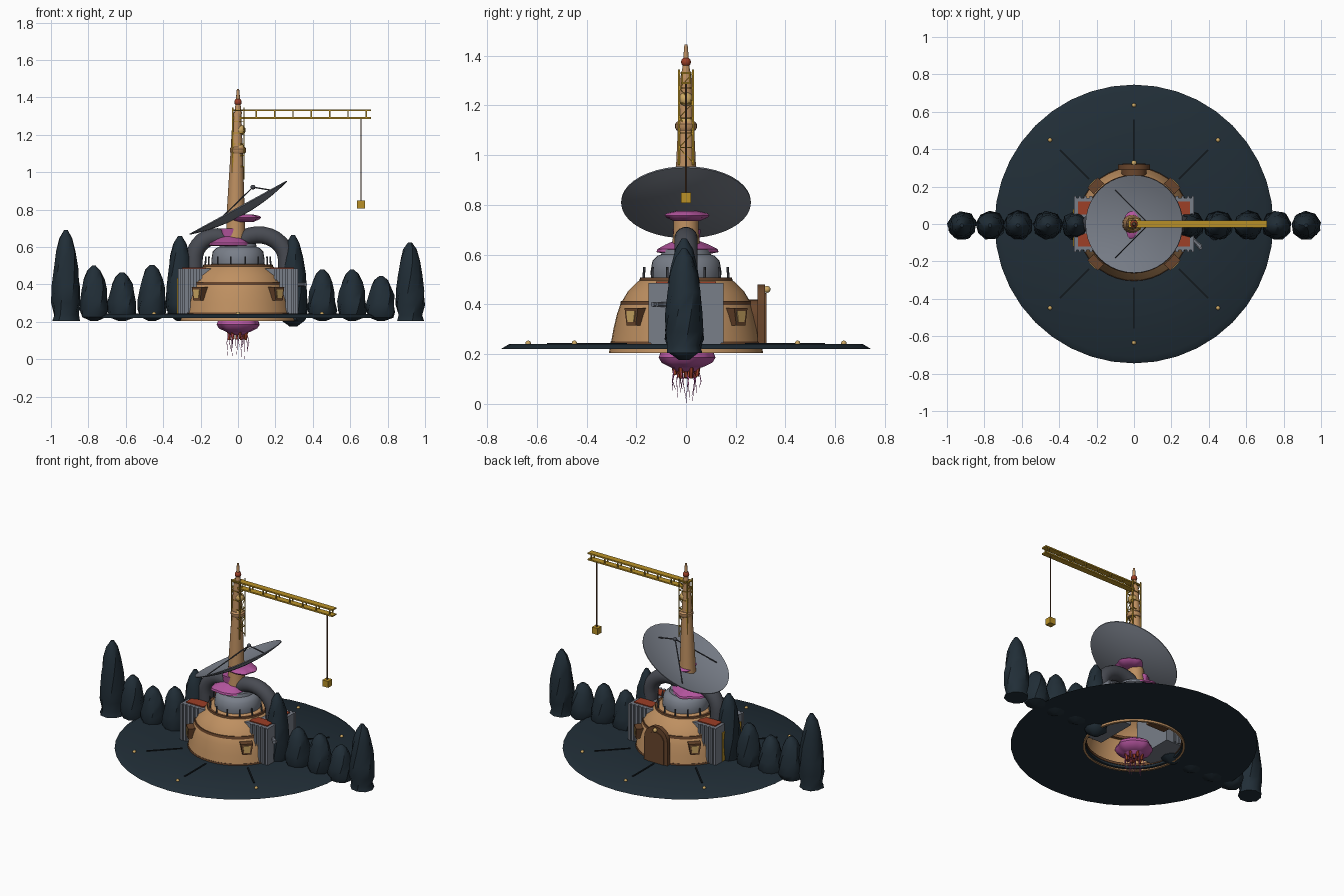
import bpy, bmesh, math, random
from mathutils import Vector, Matrix

if "Cube" in bpy.data.objects:
    bpy.data.objects.remove(bpy.data.objects["Cube"])

random.seed(4)


def material(name, r, g, b):
    m = bpy.data.materials.new(name)
    m.diffuse_color = (r, g, b, 1)
    m.use_nodes = True
    m.node_tree.nodes["Principled BSDF"].inputs["Base Color"].default_value = m.diffuse_color
    return m


TAN = material("tan", .52, .28, .12)
TEAL = material("dark_teal", .015, .027, .038)
GREY = material("grey", .19, .21, .25)
SLATE = material("slate", .065, .07, .085)
YELLOW = material("yellow", .48, .28, .02)
PINK = material("pink", .45, .09, .34)
BROWN = material("brown", .14, .06, .025)
RED = material("rust_red", .34, .05, .02)
LAMP = material("lamp_cream", .62, .4, .13)
BLACK = material("near_black", .006, .009, .012)


def finish(name, bm, mat, loc=(0, 0, 0), rot=(0, 0, 0), angle=35):
    bmesh.ops.recalc_face_normals(bm, faces=bm.faces)
    me = bpy.data.meshes.new(name)
    bm.to_mesh(me)
    bm.free()
    me.materials.append(mat)
    ob = bpy.data.objects.new(name, me)
    ob.location, ob.rotation_euler = loc, rot
    bpy.context.collection.objects.link(ob)
    bpy.ops.object.select_all(action='DESELECT')
    ob.select_set(True)
    bpy.context.view_layer.objects.active = ob
    bpy.ops.object.shade_smooth_by_angle(angle=math.radians(angle))
    return ob


def loft(bm, rings, caps=True, loop=False):
    rows = [[bm.verts.new(p) for p in ring] for ring in rings]
    n = len(rows[0])
    for a, b in zip(rows, rows[1:] + (rows[:1] if loop else [])):
        for i in range(n):
            bm.faces.new((a[i], a[(i + 1) % n], b[(i + 1) % n], b[i]))
    if caps and not loop:
        bm.faces.new(rows[0])
        bm.faces.new(rows[-1])


def lathe(name, profile, mat, segs=32, loc=(0, 0, 0), caps=True, loop=False, wave=0, **kw):
    """Turn (radius, height) pairs around z; wave ruffles the rim."""
    bm = bmesh.new()
    rings = []
    for r, z in profile:
        ring = []
        for i in range(segs):
            a = math.tau * i / segs
            k = r * (1 + wave * math.sin(5 * a) + wave * .6 * math.sin(8 * a + 1))
            ring.append((k * math.cos(a), k * math.sin(a), z))
        rings.append(ring)
    loft(bm, rings, caps, loop)
    return finish(name, bm, mat, loc, **kw)


def tubes(name, paths, mat, segs=8):
    """Each path is a list of (point, radius)."""
    bm = bmesh.new()
    for path in paths:
        pts = [Vector(p) for p, r in path]
        rings = []
        for i, (p, r) in enumerate(path):
            d = (pts[min(i + 1, len(pts) - 1)] - pts[max(i - 1, 0)]).normalized()
            u = d.cross(Vector((0, 1, 0)) if abs(d.y) < .9 else Vector((1, 0, 0))).normalized()
            v = d.cross(u)
            rings.append([pts[i] + r * (math.cos(t) * u + math.sin(t) * v)
                          for t in [math.tau * (k + .5) / segs for k in range(segs)]])
        loft(bm, rings)
    return finish(name, bm, mat)


def rod(p, q, r):
    return [(p, r), (q, r)]


def boxes(name, items, mat, loc=(0, 0, 0), rot=(0, 0, 0)):
    """Each item is (centre, size)."""
    bm = bmesh.new()
    for c, s in items:
        bmesh.ops.create_cube(bm, size=1, matrix=Matrix.Translation(c) @ Matrix.Diagonal((*s, 1)))
    return finish(name, bm, mat, loc, rot)


def balls(name, items, mat):
    bm = bmesh.new()
    for c, r in items:
        bmesh.ops.create_uvsphere(bm, u_segments=12, v_segments=8, radius=r, matrix=Matrix.Translation(c))
    return finish(name, bm, mat)


def prism(name, outline, y0, y1, mat, loc=(0, 0, 0), rot=(0, 0, 0)):
    """Extrude an (x, z) outline along y."""
    bm = bmesh.new()
    loft(bm, [[(x, y, z) for x, z in outline] for y in (y0, y1)])
    return finish(name, bm, mat, loc, rot)


def polar(r, a, z):
    return (r * math.cos(a), r * math.sin(a), z)


# ground disc with radial grooves and marker lamps
lathe("ground_disc", [(.29, .22), (.745, .22), (.71, .241), (.29, .241)], TEAL, 40, loop=True)
octants = [math.tau * k / 8 for k in range(8)]
tubes("disc_grooves", [rod(polar(.34, a, .24), polar(.56, a, .24), .007) for a in octants], BLACK, 4)
balls("marker_lamps", [(polar(.635, a, .243), .011) for a in octants], LAMP)

# dome and its bands
lathe("dome", [(.295, .205), (.31, .205), (.303, .24), (.292, .3), (.278, .36), (.262, .405), (.235, .45),
               (.195, .49), (.175, .505), (.12, .51)], TAN, 40, caps=False)
for z, r, h in ((.243, .306, .008), (.405, .265, .009), (.5, .188, .007)):
    lathe("dome_band", [(r - .02, z - h), (r, z - h), (r - .003, z + h), (r - .02, z + h)], BROWN, 40, loop=True)
tubes("railing_posts", [rod(polar(.175, math.tau * k / 14, .5), polar(.172, math.tau * k / 14, .55), .005)
                        for k in range(14)], SLATE, 6)

# tapered windows on the diagonals
for k in range(4):
    turn = (0, 0, math.radians(45 + 90 * k))
    prism("window_frame", [(-.026, .315), (.026, .315), (.038, .385), (-.038, .385)], -.312, -.25, BROWN, rot=turn)
    prism("window_pane", [(-.017, .328), (.017, .328), (.024, .373), (-.024, .373)], -.316, -.308, LAMP, rot=turn)


# arched rear doorway
def arch(w, top):
    return [(-w, .24), (w, .24)] + [(w * math.cos(t), top - w + w * math.sin(t))
                                    for t in [math.pi * k / 10 for k in range(11)]]


prism("door_porch", arch(.068, .42), .2, .3, BROWN)
prism("door_frame", arch(.085, .48), .288, .318, BROWN)
prism("door_panel", arch(.062, .445), .316, .323, BROWN)
balls("door_lamp", [((0, .326, .46), .014)], LAMP)

# machinery block with ribs, rust panels and side plates
boxes("machine_block", [((s * .23, 0, .3625), (.18, .28, .245)) for s in (-1, 1)], GREY)
boxes("block_ribs", [((s * x, t * .142, .365), (.014, .016, .24)) for s in (-1, 1) for t in (-1, 1)
                     for x in (.2, .23, .26, .29, .315)], GREY)
boxes("rust_panels", [((s * .235, t * .085, .487), (.13, .07, .009)) for s in (-1, 1) for t in (-1, 1)], RED)
boxes("side_plate", [((-.322, -.02, .34), (.008, .2, .19))], YELLOW)
tubes("side_pipes", [rod((.3, -.06 - d, .4), (.36, -.135 + d, .4), .011) for d in (0, .015)], GREY)

# drum and arched ducts
lathe("drum", [(.14, .5), (.143, .53), (.135, .575), (.115, .595), (.1, .6), (.095, .62)], GREY)
for name, cx, peak, foot, end in (("left_duct", -.12, .655, -.235, -.02), ("right_duct", .11, .665, .26, .01)):
    path = [((foot, 0, .46), .046)]
    for k in range(11):
        t = math.pi * .75 * k / 10
        span = abs(foot - cx)
        path.append(((cx + (foot - cx) / span * span * math.cos(t), 0, .53 + (peak - .53) * math.sin(t)), .047))
    path.append(((end, 0, .6), .045))
    tubes(name, [path], SLATE, 16)

# trunk, mast, bulges and finial
tubes("mast", [[((-.02, 0, .58), .065), ((-.012, 0, .68), .052), ((-.012, 0, .8), .048), ((-.008, 0, 1.05), .036),
                ((-.005, 0, 1.32), .023)]], TAN, 20)
lathe("mast_collar", [(.038, 1.1), (.044, 1.11), (.044, 1.125), (.036, 1.135)], TAN, 20)
balls("mast_bulges", [((.012, 0, 1.225), .029), ((.004, 0, 1.125), .032)], LAMP)
lathe("finial", [(.022, 1.31), (.015, 1.35), (.011, 1.39), (.008, 1.43), (.006, 1.446)], TAN, 12)
balls("beacon", [((0, 0, 1.375), .02)], RED)

# ruffled growths around the trunk
lathe("lower_frill", [(.1, .605), (.122, .61), (.118, .622), (.085, .64), (.05, .655), (.055, .7)], PINK, 40,
      loc=(-.045, 0, 0), wave=.05)
lathe("upper_frill", [(.05, .735), (.08, .748), (.088, .758), (.08, .766), (.04, .775)], PINK, 40,
      loc=(.032, 0, 0), wave=.05)
lathe("under_bulb", [(.06, .145), (.1, .165), (.112, .185), (.105, .205), (.07, .23)], PINK, 40, wave=.04)
lathe("inner_bulb", [(.04, .13), (.065, .15), (.07, .18)], PINK, 24)

# root cluster with hanging tendrils
stubs, tendrils = [], []
for k in range(14):
    a = math.tau * k / 14
    r = .045 if k % 2 else .028
    stubs.append([(polar(r * 1.2, a, .18), .011), (polar(r, a, random.uniform(.1, .125)), .008)])
    end = 0 if k == 0 else random.uniform(.005, .07)
    tendrils.append([(polar(r, a, .17), .003), (polar(r * 1.35, a + .2, .09), .0022), (polar(r * 1.2, a, end), .001)])
tubes("root_stubs", stubs, RED, 6)
tubes("tendrils", tendrils, PINK, 4)

# tilted oval reflector with its feed
bm = bmesh.new()
shell = [(k / 6, .045 * ((k / 6) ** 2 - 1)) for k in range(1, 7)]
shell += [(r, z - .006) for r, z in reversed(shell)]
loft(bm, [[(.296 * r * math.cos(t), .261 * r * math.sin(t), z) for t in [math.tau * i / 40 for i in range(40)]]
          for r, z in shell])
finish("reflector", bm, GREY, (0, 0, .813), (0, -math.radians(28.7), 0), 60)
feed = (.08, 0, .92)
tubes("feed_struts", [rod(feed, p, .004) for p in ((-.1, .18, .745), (-.1, -.18, .745), (.2, 0, .9))], SLATE, 6)
balls("feed_horn", [(feed, .013)], SLATE)

# lattice tower around the mast
posts = [(x, y) for x in (-.028, .032) for y in (-.028, .028)]
lattice = [rod((x, y, .96), (x, y, 1.345), .0045) for x, y in posts]
for k in range(6):
    z0, z1 = .97 + .06 * k, 1.03 + .06 * k
    s = 1 if k % 2 else -1
    lattice += [rod((x, -.028, z1), (x, .028, z1), .003) for x in (-.028, .032)]
    lattice += [rod((-.028, y, z1), (.032, y, z1), .003) for y in (-.028, .028)]
    lattice += [rod((x, -s * .028, z0), (x, s * .028, z1), .0025) for x in (-.028, .032)]
tubes("lattice_tower", lattice, YELLOW, 4)

# crane jib, cable and load
boxes("jib_plates", [((.34, 0, z), (.74, .04, .009)) for z in (1.29, 1.331)], YELLOW)
boxes("jib_uprights", [((.098 * k, y, 1.31), (.007, .006, .04)) for k in range(8) for y in (-.016, .016)], YELLOW)
tubes("hoist_cable", [rod((.658, 0, .84), (.658, 0, 1.29), .004)], BROWN, 6)
boxes("hanging_load", [((.658, 0, .828), (.042, .042, .042))], YELLOW)

# row of rounded conical trees
trees = [(-.92, .69), (-.77, .5), (-.62, .465), (-.46, .505), (-.31, .66),
         (.295, .665), (.45, .48), (.61, .48), (.765, .445), (.92, .625)]
for i, (x, top) in enumerate(trees):
    base = .175 if i == 5 else .205
    outline = [(.02, 0), (.066, .07), (.079, .2), (.076, .38), (.068, .58), (.055, .76), (.036, .91), (.01, 1)]
    if i in (0, 9):
        outline[0] = (.074, 0)
    bm = bmesh.new()
    rings = []
    for r, h in outline:
        rings.append([Vector(polar(r * random.uniform(.94, 1.06), math.tau * k / 9 + h, base + (top - base) * h))
                      for k in range(9)])
    loft(bm, rings)
    finish("tree", bm, TEAL, (x, -.008, 0), angle=40)
